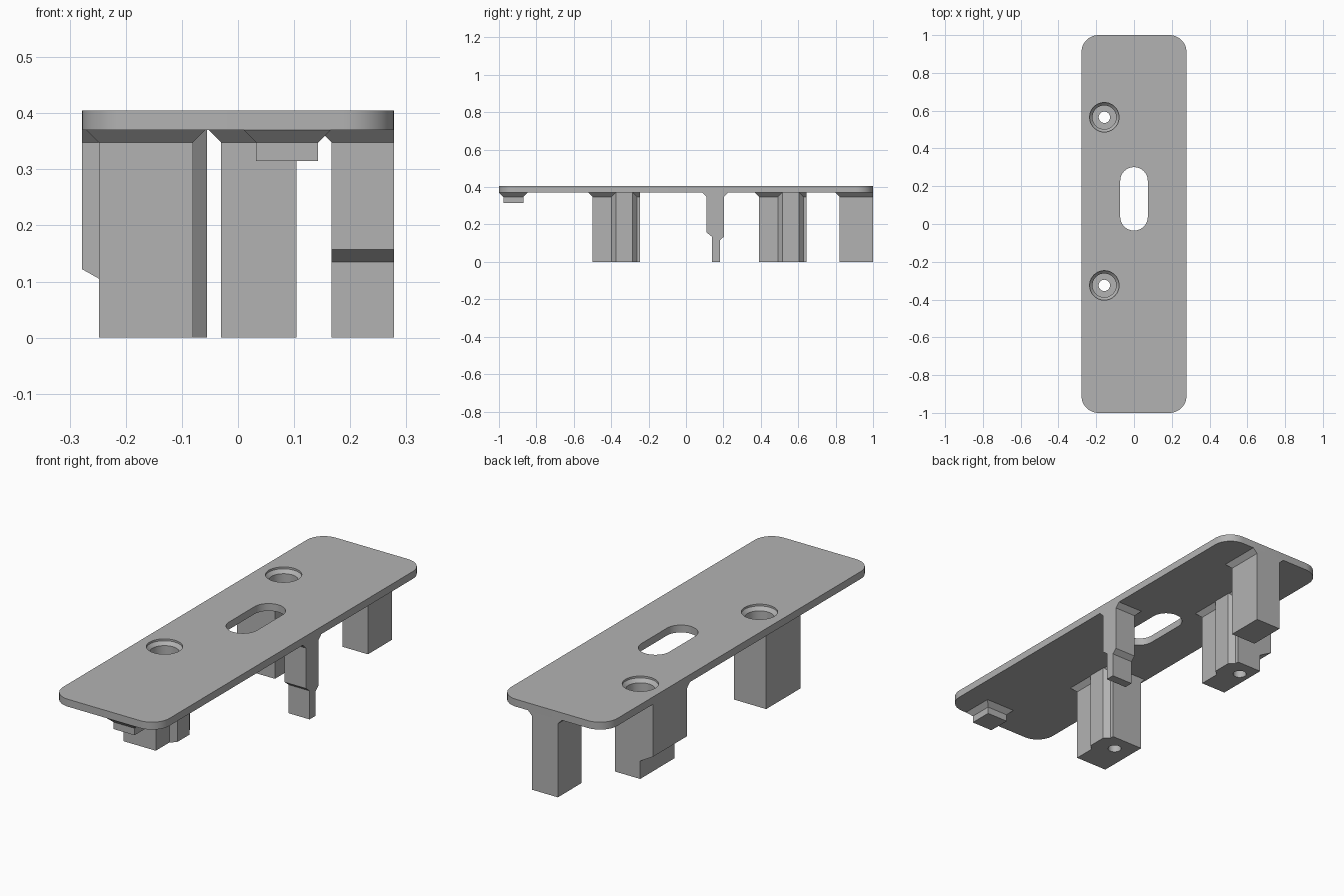
import bpy, bmesh
from math import cos, sin, pi, radians

if "Cube" in bpy.data.objects:
    bpy.data.objects.remove(bpy.data.objects["Cube"])

UNDER, TOP = 0.37, 0.405      # plate underside and top
FLARE = 0.022                 # size of the chamfer where legs meet the plate
HX = 0.278                    # half width of the plate
SCREW_X = -0.157

grey = bpy.data.materials.new("plain_grey")
grey.use_nodes = True
grey.diffuse_color = (0.45, 0.45, 0.45, 1)
grey.node_tree.nodes["Principled BSDF"].inputs["Base Color"].default_value = (0.45, 0.45, 0.45, 1)


def loft(name, rings):
    """Solid skinned through matching rings of points, capped at both ends."""
    bm = bmesh.new()
    loops = [[bm.verts.new(p) for p in ring] for ring in rings]
    n = len(loops[0])
    for a, b in zip(loops, loops[1:]):
        for i in range(n):
            j = (i + 1) % n
            bm.faces.new((a[i], a[j], b[j], b[i]))
    bm.faces.new(loops[0])
    bm.faces.new(loops[-1])
    bmesh.ops.recalc_face_normals(bm, faces=bm.faces)
    mesh = bpy.data.meshes.new(name)
    bm.to_mesh(mesh)
    bm.free()
    mesh.materials.append(grey)
    obj = bpy.data.objects.new(name, mesh)
    bpy.context.collection.objects.link(obj)
    return obj


def upright(name, outline, z0, z1):
    return loft(name, [[(x, y, z) for x, y in outline] for z in (z0, z1)])


def rect(x0, x1, y0, y1, grow=(0, 0, 0, 0)):
    a, b, c, d = (g * FLARE for g in grow)
    return [(x0 - a, y0 - c), (x1 + b, y0 - c), (x1 + b, y1 + d), (x0 - a, y1 + d)]


def flared(name, x0, x1, y0, y1, z0, grow):
    """Box whose chosen sides (-x, +x, -y, +y) flare out under the plate."""
    levels = [(z0, (0,) * 4), (UNDER - FLARE, (0,) * 4), (UNDER, grow)]
    return loft(name, [[(x, y, z) for x, y in rect(x0, x1, y0, y1, g)] for z, g in levels])


def combine(obj, other, operation):
    mod = obj.modifiers.new("combine", 'BOOLEAN')
    mod.operation, mod.object, mod.solver = operation, other, 'EXACT'
    bpy.context.view_layer.objects.active = obj
    bpy.ops.object.modifier_apply(modifier=mod.name)
    bpy.data.objects.remove(other)


def rounded(cx, cy, hx, hy, r, steps=12):
    """Rounded rectangle outline."""
    pts = []
    for k, (sx, sy) in enumerate(((1, 1), (-1, 1), (-1, -1), (1, -1))):
        for i in range(steps + 1):
            a = (k + i / steps) * pi / 2
            pts.append((cx + sx * (hx - r) + r * cos(a), cy + sy * (hy - r) + r * sin(a)))
    return pts


def screw_cutter(y):
    """Countersunk bore with a narrow through hole."""
    profile = [(0.03, -0.1), (0.03, 0.12), (0.063, 0.12), (0.063, 0.38), (0.078, 0.396), (0.078, 0.5)]
    n = 40
    return loft("screw_cutter", [[(SCREW_X + r * cos(2 * pi * i / n), y + r * sin(2 * pi * i / n), z)
                                  for i in range(n)] for r, z in profile])


# Cover plate with slot
plate = upright("cover_plate", rounded(0, 0, HX, 1, 0.09), UNDER, TOP)
slot = upright("slot_cutter", rounded(0, 0.133, 0.073, 0.168, 0.0729), 0.3, 0.5)
combine(plate, slot, 'DIFFERENCE')
parts = [plate]

# Screw posts: block with a faceted boss on the inner side
for name, y, x0, flush in (("front_screw_post", -0.325, -0.248, 0), ("rear_screw_post", 0.565, -HX, 1)):
    x1, boss = -0.08, -0.055
    post = flared(name, x0, x1, y - 0.175, y + 0.08, 0, (1 - flush, 1, 1, 0))
    ridge = [(x1 - 0.02, y - 0.073), (x1, y - 0.073), (boss, y - 0.05),
             (boss, y + 0.04), (x1, y + 0.062), (x1 - 0.02, y + 0.062)]
    combine(post, upright("boss", ridge, 0, UNDER), 'UNION')
    if flush:
        # Sloped undercut on the outer side
        notch = [(-0.4, -0.1), (-0.212, -0.1), (-0.212, 0.085), (-HX, 0.122), (-0.4, 0.19)]
        combine(post, loft("notch", [[(x, yy, z) for x, z in notch] for yy in (y - 0.3, y + 0.3)]),
                'DIFFERENCE')
    for body in (plate, post):
        combine(body, screw_cutter(y), 'DIFFERENCE')
    parts.append(post)

# Rear leg, flush with the plate end, and small front pad
parts.append(flared("rear_leg", -0.03, 0.104, 0.822, 1, 0, (1, 1, 1, 0)))
parts.append(flared("front_pad", 0.032, 0.143, -0.977, -0.868, 0.315, (1, 1, 1, 1)))

# Side leg: wide upper part tapering to a narrow tip
leg = flared("side_leg", 0.167, HX, 0.11, 0.203, 0.1, (1, 0, 1, 1))
for name, wall, tip, z_tip, z_wall in (("a", 0.11, 0.138, 0.135, 0.157), ("b", 0.203, 0.181, 0.115, 0.135)):
    out = wall + (wall - tip)
    wedge = [(out, 0), (tip, 0), (tip, z_tip), (wall, z_wall), (out, 2 * z_wall - z_tip)]
    combine(leg, loft("wedge", [[(x, y, z) for y, z in wedge] for x in (0.1, 0.35)]), 'DIFFERENCE')
tip_box = upright("tip", rect(0.167, HX, 0.138, 0.181), 0, 0.12)
combine(leg, tip_box, 'UNION')
parts.append(leg)

# Smooth the rounded walls, keep the edges sharp
bpy.ops.object.select_all(action='DESELECT')
for p in parts:
    p.select_set(True)
bpy.context.view_layer.objects.active = plate
bpy.ops.object.shade_smooth_by_angle(angle=radians(30))
